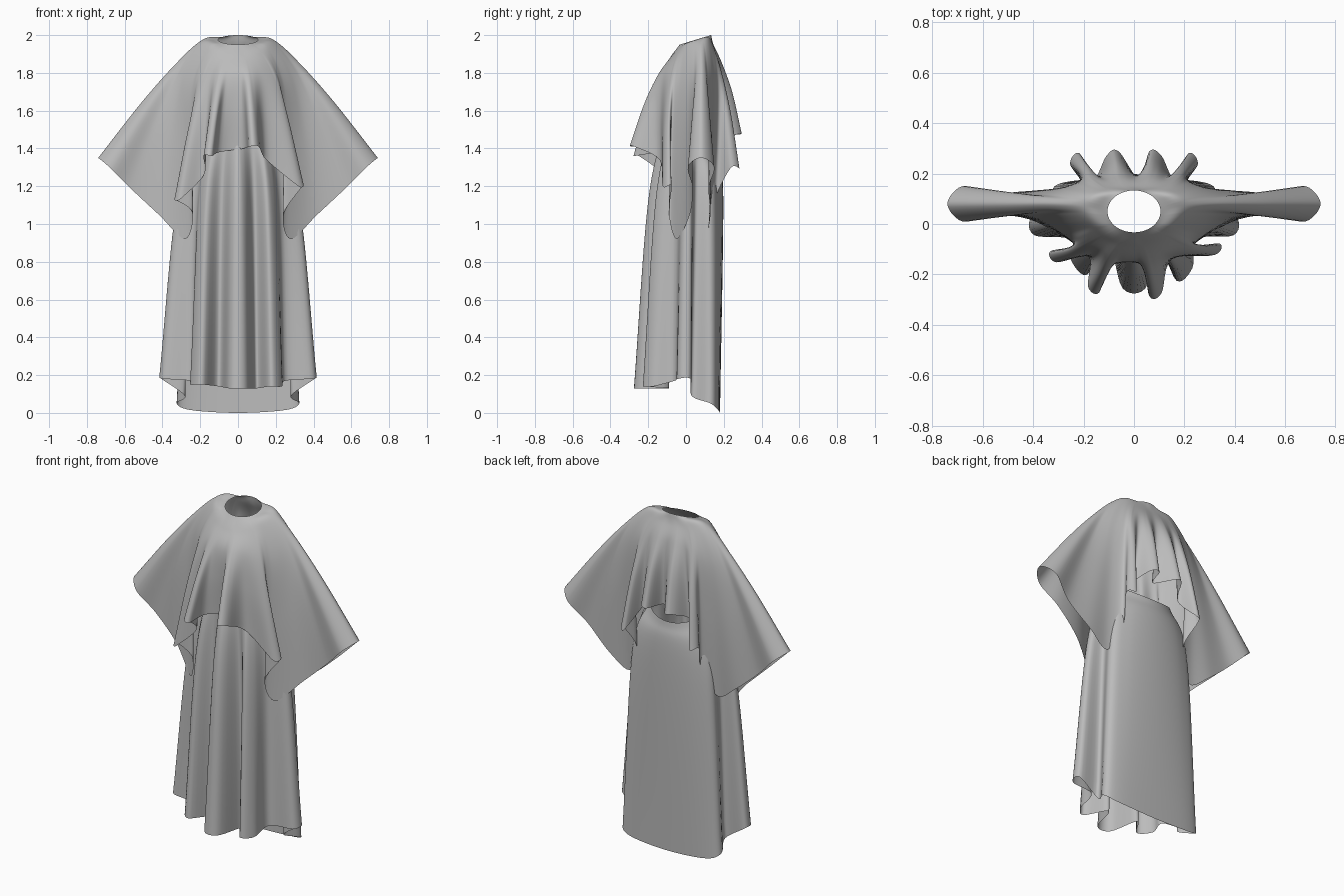
import bpy, bmesh, math
from mathutils import Vector

if "Cube" in bpy.data.objects:
    bpy.data.objects.remove(bpy.data.objects["Cube"])

cloth = bpy.data.materials.new("grey_cloth")
cloth.use_nodes = True
GREY = (0.5, 0.5, 0.5, 1)
cloth.diffuse_color = GREY
cloth.node_tree.nodes["Principled BSDF"].inputs["Base Color"].default_value = GREY


def spline(a, b, c, d, t):
    """Smooth curve from b to c."""
    return b + (c - a) * (t / 2) + (a * 2 - b * 5 + c * 4 - d) * (t * t / 2) \
        + (b * 3 - a - c * 3 + d) * (t ** 3 / 2)


def fold(angle, x, y, z, width=0.0):
    """Hem keys of one fold; a rounded fold is split into two keys."""
    if not width:
        return [(angle, Vector((x, y, z)))]
    side = Vector((0.05 - y, x, 0)).normalized() * width
    mid = Vector((x, y, z))
    return [(angle - 2, mid - side), (angle + 2, mid + side)]


def mirrored(keys):
    return [(180 - k[0], -k[1]) + k[2:] for k in reversed(keys)]


def hem_samples(folds, steps=6):
    """Closed smooth hem as (angle, point) pairs."""
    keys = [k for f in folds for k in fold(*f)]
    n, out = len(keys), []
    for i in range(n):
        p = [keys[(i + j) % n] for j in (-1, 0, 1, 2)]
        span = (p[2][0] - p[1][0]) % 360
        for s in range(steps):
            t = s / steps
            out.append((math.radians(p[1][0] + span * t),
                        spline(p[0][1], p[1][1], p[2][1], p[3][1], t)))
    return out


def drape(name, folds, upper, rows=10):
    """Loft cloth from the upper rings down to the folded hem."""
    bm = bmesh.new()
    columns = []
    for angle, hem in hem_samples(folds):
        path = upper(angle, hem) + [hem]
        path = [path[0] * 2 - path[1]] + path + [path[-1] * 2 - path[-2]]
        points = [spline(*path[i:i + 4], r / rows)
                  for i in range(len(path) - 3) for r in range(rows)] + [hem]
        columns.append([bm.verts.new(p) for p in points])
    for i, left in enumerate(columns):
        right = columns[(i + 1) % len(columns)]
        for r in range(len(left) - 1):
            bm.faces.new((left[r], left[r + 1], right[r + 1], right[r]))
    bmesh.ops.recalc_face_normals(bm, faces=bm.faces)
    mesh = bpy.data.meshes.new(name)
    bm.to_mesh(mesh)
    bm.free()
    mesh.materials.append(cloth)
    mesh.shade_smooth()
    obj = bpy.data.objects.new(name, mesh)
    bpy.context.collection.objects.link(obj)


def oval(angle, rx, ry, cy, z):
    return Vector((rx * math.cos(angle), cy + ry * math.sin(angle), z))


# Cape: neckline, shoulders, chest, then a hem of wide sleeves and deep folds
def cape_rings(angle, hem):
    s, c = math.sin(angle), math.cos(angle)
    neck = oval(angle, 0.105, 0.083, 0.05, 1.975 + 0.025 * s)
    shoulder = oval(angle, 0.2, 0.115, 0.03 + 0.04 * c * c,
                    1.965 - 0.05 * s * s + 0.035 * s)
    chest = oval(angle, 0.3, 0.16, 0.02 + 0.06 * c * c, 0).lerp(hem, 0.08)
    chest.z = shoulder.z + (hem.z - shoulder.z) * 0.2
    # halfway down, the folds are still softer than at the hem
    waist = chest.lerp(hem, 0.42)
    waist += oval(angle, 0.012, 0.012, 0, 0)
    return [neck, shoulder, chest, waist]


sleeve = [(-35, 0.28, -0.05, 0.92), (-22, 0.42, 0.02, 1.05), (-12, 0.57, 0.035, 1.19),
          (-6, 0.68, 0.01, 1.3), (0, 0.74, 0.08, 1.35), (6, 0.68, 0.15, 1.3),
          (12, 0.57, 0.12, 1.19), (22, 0.42, 0.13, 1.06), (35, 0.29, 0.12, 0.98)]
back_folds = [(47, 0.21, 0.16, 1.15), (58, 0.235, 0.26, 1.3, 0.028), (68, 0.16, 0.18, 1.42),
              (79, 0.085, 0.28, 1.475, 0.025)]
front_folds = [(222, -0.24, -0.09, 1.06), (232, -0.32, -0.13, 1.13, 0.025),
               (242, -0.18, -0.13, 1.26), (252, -0.16, -0.26, 1.36, 0.025),
               (260, -0.1, -0.16, 1.38), (272, 0.03, -0.15, 1.4),
               (280, 0.085, -0.28, 1.41, 0.025),
               (294, 0.15, -0.14, 1.34), (309, 0.33, -0.1, 1.2, 0.025),
               (318, 0.24, -0.09, 1.05)]
drape("cape", sleeve + back_folds + [(90, 0.02, 0.18, 1.47)] + mirrored(back_folds)
      + mirrored(sleeve) + front_folds, cape_rings)


# Skirt: waist dipping at the back, hip ring already folded, flat trailing back
def skirt_rings(angle, hem):
    waist = oval(angle, 0.19, 0.14, 0.035, 1.46 - 0.09 * math.sin(angle))
    hip = oval(angle, 0.23, 0.17, 0.045, 0).lerp(hem, 0.5)
    hip.z = 1.12
    return [waist, hip]


skirt_side = [(-30, 0.25, -0.06, 0.17), (-8, 0.4, -0.01, 0.18, 0.035), (10, 0.28, 0.03, 0.09),
              (28, 0.325, 0.13, 0.05), (45, 0.25, 0.17, 0.015)]
skirt_front = [(233, -0.22, -0.17, 0.15, 0.045), (252, -0.1, -0.09, 0.14),
               (270, 0, -0.255, 0.13, 0.045), (288, 0.1, -0.09, 0.13),
               (306, 0.2, -0.2, 0.14, 0.04)]
drape("skirt", skirt_side + [(90, 0, 0.18, 0.0)] + mirrored(skirt_side) + skirt_front,
      skirt_rings)
